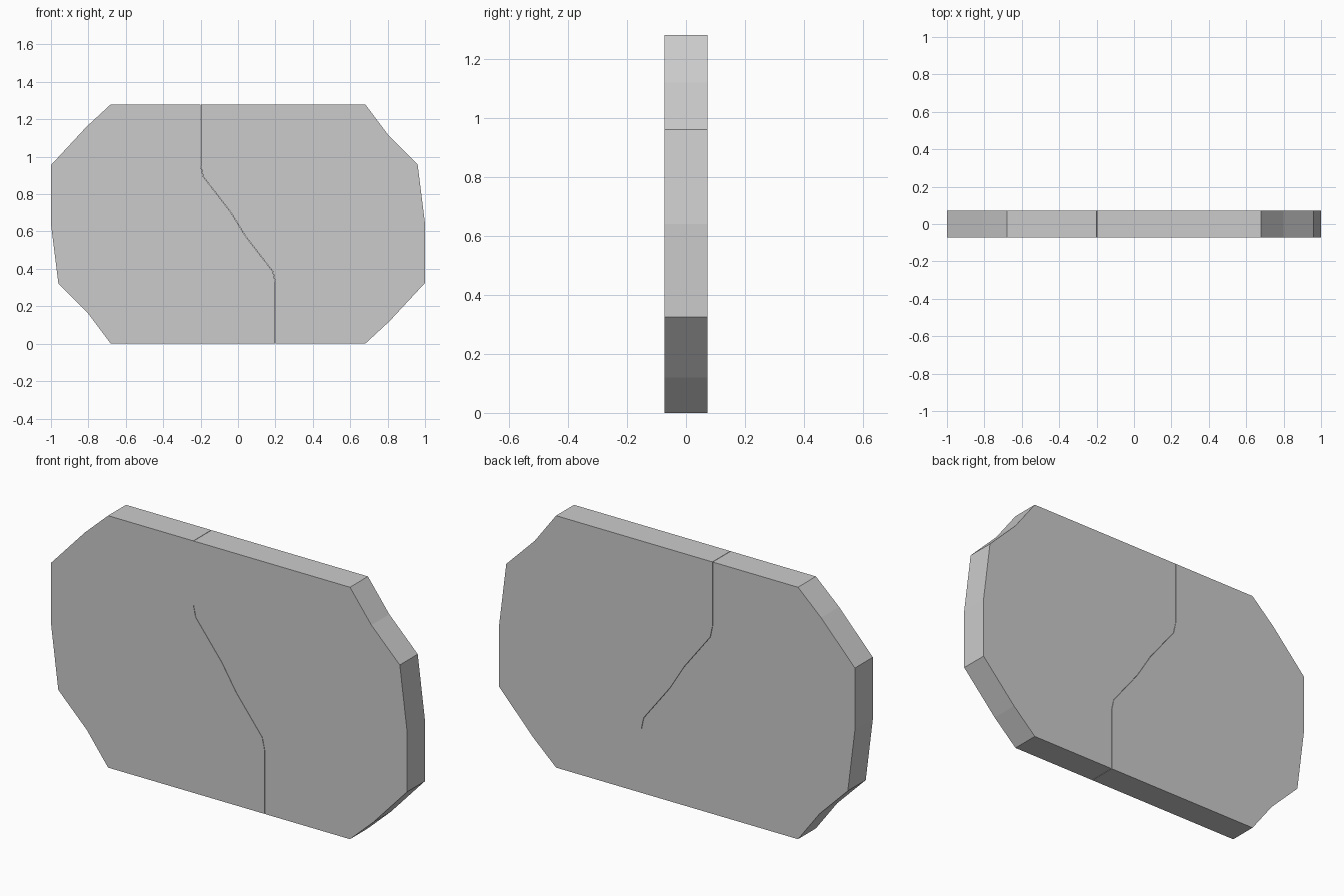
import bpy, bmesh

if "Cube" in bpy.data.objects:
    bpy.data.objects.remove(bpy.data.objects["Cube"])

HALF_T = 0.072   # half thickness of the slab
H = 1.28         # height
GAP = 0.001      # hairline joint between the halves

# Seam between the halves, bottom to top (same when turned 180 degrees)
seam = [(0.20, 0.0), (0.20, 0.325), (0.187, 0.385), (0.04, 0.575),
        (-0.04, 0.705), (-0.187, 0.895), (-0.20, 0.955), (-0.20, H)]

# Outer edge of the right half, bottom to top
outer = [(0.68, 0.0), (0.81, 0.12), (1.0, 0.325), (1.0, 0.64),
         (0.96, 0.96), (0.80, 1.12), (0.68, H)]


def plate(name, outline):
    """Extrude a front-view outline through the slab thickness."""
    bm = bmesh.new()
    face = bm.faces.new([bm.verts.new((x, -HALF_T, z)) for x, z in outline])
    ext = bmesh.ops.extrude_face_region(bm, geom=[face])
    moved = [g for g in ext["geom"] if isinstance(g, bmesh.types.BMVert)]
    bmesh.ops.translate(bm, verts=moved, vec=(0, 2 * HALF_T, 0))
    bmesh.ops.recalc_face_normals(bm, faces=bm.faces)
    mesh = bpy.data.meshes.new(name)
    bm.to_mesh(mesh)
    bm.free()
    obj = bpy.data.objects.new(name, mesh)
    bpy.context.collection.objects.link(obj)
    return obj


# Right half, then the left half as the same shape turned 180 degrees
right = outer + [(x + GAP, z) for x, z in reversed(seam)]
left = [(-x, H - z) for x, z in right]
plate("right_door_half", right)
plate("left_door_half", left)
